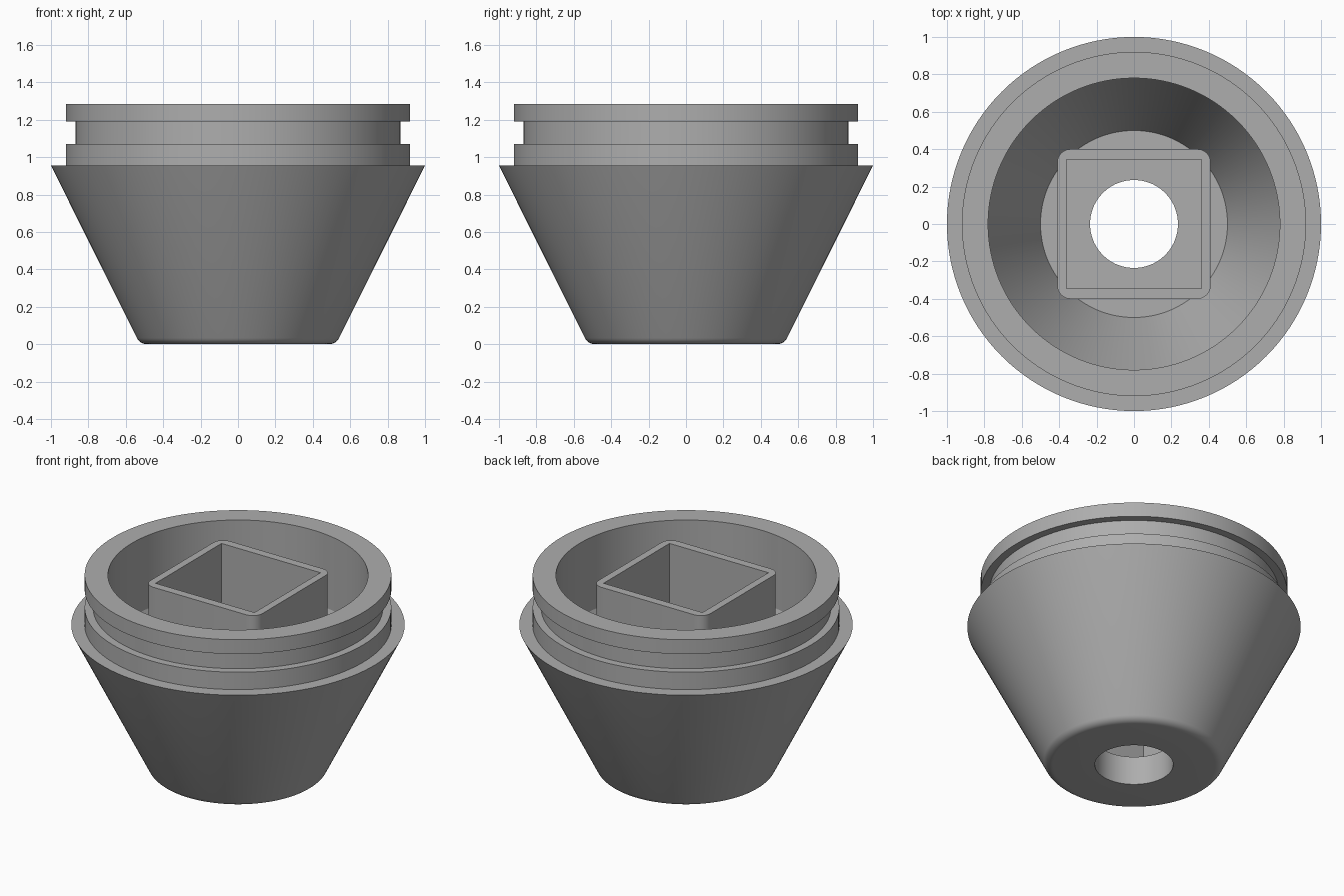
import bpy, bmesh, math
from mathutils import Matrix, Vector

cube = bpy.data.objects.get("Cube")
if cube:
    bpy.data.objects.remove(cube, do_unlink=True)

# Single grey material
grey = bpy.data.materials.new("plain grey")
grey.use_nodes = True
colour = (0.42, 0.42, 0.42, 1)
grey.diffuse_color = colour
grey.node_tree.nodes["Principled BSDF"].inputs["Base Color"].default_value = colour

FLOOR, TOWER_TOP = 0.19, 1.265


def finish(bm, name, angle):
    bmesh.ops.recalc_face_normals(bm, faces=bm.faces)
    mesh = bpy.data.meshes.new(name)
    bm.to_mesh(mesh)
    bm.free()
    mesh.materials.append(grey)
    obj = bpy.data.objects.new(name, mesh)
    bpy.context.collection.objects.link(obj)
    bpy.ops.object.select_all(action='DESELECT')
    obj.select_set(True)
    bpy.context.view_layer.objects.active = obj
    bpy.ops.object.shade_smooth_by_angle(angle=math.radians(angle))
    return obj


def lathe(name, profile, steps=128):
    bm = bmesh.new()
    verts = [bm.verts.new((r, 0, z)) for r, z in profile]
    edges = [bm.edges.new((a, b)) for a, b in zip(verts, verts[1:] + verts[:1])]
    bmesh.ops.spin(bm, geom=verts + edges, cent=(0, 0, 0), axis=(0, 0, 1),
                   angle=math.tau, steps=steps, use_duplicate=False)
    bmesh.ops.remove_doubles(bm, verts=bm.verts, dist=1e-4)
    return finish(bm, name, 20)


# Tapered cup: rounded foot, shoulder, grooved neck, hollow inside, drain hole
fillet = 0.06
sweep = math.radians(63)
foot = [(0.487 + fillet * math.sin(sweep * i / 6),
         fillet * (1 - math.cos(sweep * i / 6))) for i in range(7)]
lathe("tapered_cup", [(0.235, 0)] + foot + [
    (1.0, 0.955), (0.92, 0.955), (0.92, 1.07), (0.87, 1.07), (0.87, 1.19),
    (0.92, 1.19), (0.92, 1.285), (0.78, 1.285), (0.78, 0.80),
    (0.50, FLOOR), (0.235, FLOOR)])


def rounded_loop(hx, hy, radius, z, segments=6):
    points = []
    for quarter in range(4):
        mid = math.pi / 4 + quarter * math.pi / 2
        cx = math.copysign(hx - radius, math.cos(mid))
        cy = math.copysign(hy - radius, math.sin(mid))
        for i in range(segments + 1):
            a = (quarter + i / segments) * math.pi / 2
            points.append(Vector((cx + radius * math.cos(a), cy + radius * math.sin(a), z)))
    return points


# Square socket tower: rounded outside, sharp inside, open at both ends
bm = bmesh.new()
loops = [[bm.verts.new(p) for p in rounded_loop(*size, z)]
         for size, z in (((0.41, 0.40, 0.07), FLOOR - 0.01), ((0.41, 0.40, 0.07), TOWER_TOP),
                         ((0.362, 0.345, 0.0), TOWER_TOP), ((0.362, 0.345, 0.0), FLOOR - 0.01))]
for lower, upper in zip(loops, loops[1:] + loops[:1]):
    for i in range(len(lower)):
        j = (i + 1) % len(lower)
        bm.faces.new((lower[i], lower[j], upper[j], upper[i]))
bmesh.ops.remove_doubles(bm, verts=bm.verts, dist=1e-4)
finish(bm, "square_socket", 30)
